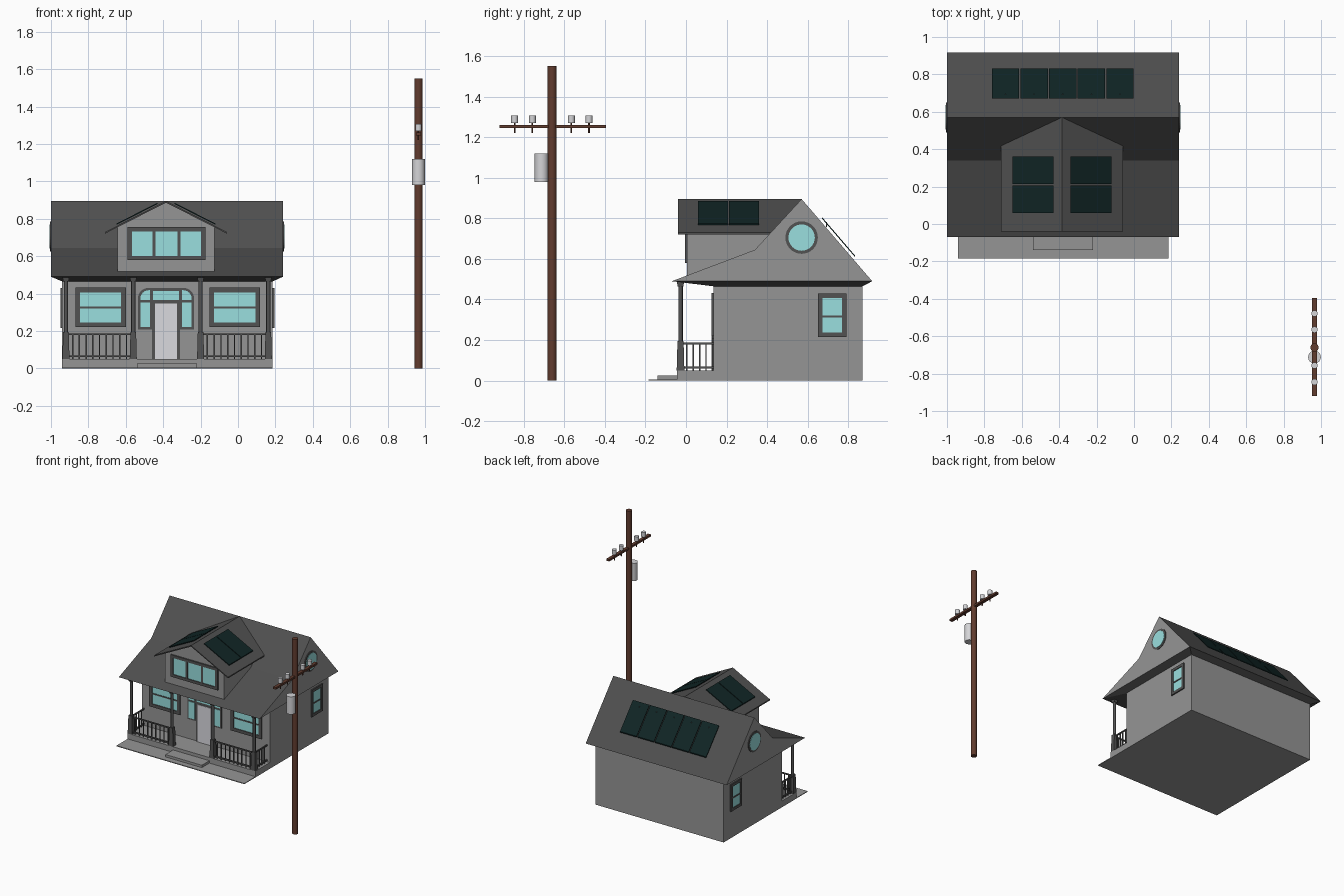
import bpy, bmesh, math
from mathutils import Vector

if "Cube" in bpy.data.objects:
    bpy.data.objects.remove(bpy.data.objects["Cube"])


def material(name, r, g, b):
    m = bpy.data.materials.new(name)
    m.use_nodes = True
    m.diffuse_color = (r, g, b, 1)
    bsdf = next(n for n in m.node_tree.nodes if n.type == "BSDF_PRINCIPLED")
    bsdf.inputs["Base Color"].default_value = (r, g, b, 1)
    bsdf.inputs["Roughness"].default_value = 0.8
    return m


WALL = material("wall grey", 0.30, 0.30, 0.30)
ROOF = material("roof dark grey", 0.08, 0.08, 0.08)
TRIM = material("trim charcoal", 0.085, 0.085, 0.085)
GLASS = material("window aqua", 0.32, 0.74, 0.74)
SOLAR = material("solar panel", 0.005, 0.018, 0.018)
WOOD = material("pole brown", 0.12, 0.045, 0.028)
METAL = material("light metal", 0.66, 0.66, 0.68)
DOOR = material("door pale grey", 0.70, 0.70, 0.74)


def loft(name, ring_a, ring_b, *mats):
    """Closed solid between two rings with the same number of points."""
    bm = bmesh.new()
    a = [bm.verts.new(p) for p in ring_a]
    b = [bm.verts.new(p) for p in ring_b]
    bm.faces.new(a)
    bm.faces.new(b)
    for i in range(len(a)):
        j = (i + 1) % len(a)
        bm.faces.new((a[i], a[j], b[j], b[i]))
    bmesh.ops.recalc_face_normals(bm, faces=bm.faces)
    me = bpy.data.meshes.new(name)
    bm.to_mesh(me)
    bm.free()
    ob = bpy.data.objects.new(name, me)
    bpy.context.collection.objects.link(ob)
    for m in mats:
        me.materials.append(m)
    return ob


def rect(x0, x1, y0, y1, z):
    return [(x0, y0, z), (x1, y0, z), (x1, y1, z), (x0, y1, z)]


def box(name, x0, x1, y0, y1, z0, z1, mat):
    return loft(name, rect(x0, x1, y0, y1, z0), rect(x0, x1, y0, y1, z1), mat)


def prism_y(name, outline, y0, y1, mat):
    return loft(name, [(x, y0, z) for x, z in outline], [(x, y1, z) for x, z in outline], mat)


def slab(name, corners, thick, mat):
    return loft(name, corners, [(x, y, z - thick) for x, y, z in corners], mat)


def cylinder(name, center, radius, z0, z1, mat, sides=20):
    def ring(z):
        return [(center[0] + radius * math.cos(math.tau * i / sides),
                 center[1] + radius * math.sin(math.tau * i / sides), z) for i in range(sides)]
    ob = loft(name, ring(z0), ring(z1), mat)
    for p in ob.data.polygons:
        p.use_smooth = abs(p.normal.z) < 0.5
    ob.data.set_sharp_from_angle(angle=math.radians(40))
    return ob


def window(name, wall, side, u0, u1, z0, z1, rails=(), mullions=(), w=0.022):
    """Framed window; side 0 faces -y, otherwise it faces side * x."""
    def part(label, a, b, c, d, depth, mat):
        if side:
            e = sorted((wall, wall + side * depth))
            box(name + label, e[0], e[1], a, b, c, d, mat)
        else:
            box(name + label, a, b, wall - depth, wall, c, d, mat)
    part("_glass", u0 + w / 2, u1 - w / 2, z0 + w / 2, z1 - w / 2, 0.004, GLASS)
    for u in (u0, u1 - w):
        part("_jamb", u, u + w, z0, z1, 0.01, TRIM)
    for z in (z0, z1 - w):
        part("_sill", u0 + w, u1 - w, z, z + w, 0.01, TRIM)
    for z in rails:
        part("_rail", u0 + w, u1 - w, z - 0.005, z + 0.005, 0.008, TRIM)
    for u in mullions:
        part("_mullion", u - 0.008, u + 0.008, z0 + w, z1 - w, 0.009, TRIM)


# House extents
L, R, FRONT, BACK = -0.94, 0.185, 0.135, 0.87
MID = (L + R) / 2
DOOR_X = -0.385
EAVE, RIDGE, RIDGE_Y = 0.49, 0.895, 0.57

# Ground slab, porch floor, step and walls
box("ground_slab", L, R, -0.185, BACK, 0, 0.006, WALL)
box("porch_floor", L, R, -0.045, FRONT, 0, 0.05, WALL)
box("front_step", -0.54, -0.22, -0.14, -0.045, 0, 0.025, WALL)
box("house_walls", L, R, FRONT, BACK, 0, 0.47, WALL)

# Main roof: slopes dark, gable ends in wall colour
profile = [(-0.07, EAVE), (0.34, 0.645), (RIDGE_Y, RIDGE), (0.918, EAVE)]
roof = loft("main_roof", [(-1.0, y, z) for y, z in profile],
            [(0.24, y, z) for y, z in profile], ROOF, WALL)
for face in roof.data.polygons:
    face.material_index = 1 if abs(face.normal.x) > 0.9 else 0
loft("soffit", rect(-1.0, 0.24, -0.07, 0.918, EAVE), rect(L, R, FRONT, BACK, 0.465), ROOF)

# Dormer
PITCH = 0.508


def dormer_z(offset):
    return RIDGE - PITCH * offset


prism_y("dormer_walls", [(DOOR_X - 0.26, 0.5), (DOOR_X + 0.26, 0.5),
                         (DOOR_X + 0.26, dormer_z(0.27)), (DOOR_X, dormer_z(0.01)),
                         (DOOR_X - 0.26, dormer_z(0.27))], 0.005, 0.5, WALL)
for s, side in ((-1, "right"), (1, "left")):
    edge = DOOR_X + s * 0.325
    slab("dormer_roof_" + side, [(DOOR_X, -0.04, RIDGE), (DOOR_X, RIDGE_Y, RIDGE),
                                 (edge, 0.42, dormer_z(0.325)), (edge, -0.04, dormer_z(0.325))],
         0.009, ROOF)
    # Dormer solar panels
    for y in (0.06, 0.213):
        xs = [(DOOR_X + s * d, dormer_z(d) + 0.014) for d in (0.045, 0.265)]
        slab("dormer_solar_" + side, [(xs[0][0], y, xs[0][1]), (xs[0][0], y + 0.147, xs[0][1]),
                                      (xs[1][0], y + 0.147, xs[1][1]), (xs[1][0], y, xs[1][1])],
             0.007, SOLAR)
window("dormer_window", 0.005, 0, -0.59, -0.175, 0.58, 0.755, mullions=(-0.45, -0.315))

# Solar panels on the back slope
slope = (RIDGE - EAVE) / (0.918 - RIDGE_Y)
for i in range(5):
    x0 = -0.76 + i * 0.153
    z0, z1 = (RIDGE - slope * (y - RIDGE_Y) + 0.028 for y in (0.67, 0.832))
    slab("back_solar_panel", [(x0, 0.67, z0), (x0 + 0.146, 0.67, z0),
                              (x0 + 0.146, 0.832, z1), (x0, 0.832, z1)], 0.008, SOLAR)
    for y, z in ((0.69, z0), (0.81, z1)):
        box("panel_foot", x0 + 0.07, x0 + 0.076, y, y + 0.006, z - 0.05, z - 0.025, TRIM)

# Front and side windows
window("front_window_right", FRONT, 0, -0.87, -0.6, 0.22, 0.432, rails=(0.325,), w=0.025)
window("front_window_left", FRONT, 0, -0.152, 0.118, 0.22, 0.432, rails=(0.325,), w=0.025)
for s, wall, gable in ((-1, L, -1.0), (1, R, 0.24)):
    window("side_window", wall, s, 0.65, 0.79, 0.215, 0.43, rails=(0.315,))
    # Round gable window
    for label, radius, depth, mat in (("frame", 0.08, 0.005, TRIM), ("glass", 0.065, 0.008, GLASS)):
        circle = [(RIDGE_Y + radius * math.cos(math.tau * i / 32),
                   0.705 + radius * math.sin(math.tau * i / 32)) for i in range(32)]
        loft("round_window_" + label, [(gable - s * 0.002, y, z) for y, z in circle],
             [(gable + s * depth, y, z) for y, z in circle], mat)


# Entrance with sidelights and rounded top corners
def corner(s, inner, outer, z0, z1, r):
    arc = [(DOOR_X + s * (outer - r + r * math.cos(math.pi / 2 * i / 6)),
            z1 - r + r * math.sin(math.pi / 2 * i / 6)) for i in range(7)]
    return [(DOOR_X + s * inner, z0), (DOOR_X + s * outer, z0)] + arc + [(DOOR_X + s * inner, z1)]


box("door_frame", DOOR_X - 0.076, DOOR_X + 0.076, FRONT - 0.006, FRONT, 0.05, 0.43, TRIM)
box("front_door", DOOR_X - 0.06, DOOR_X + 0.06, FRONT - 0.01, FRONT, 0.05, 0.347, DOOR)
box("transom_glass", DOOR_X - 0.07, DOOR_X + 0.07, FRONT - 0.009, FRONT, 0.367, 0.415, GLASS)
for s in (-1, 1):
    prism_y("sidelight_frame", corner(s, 0.07, 0.15, 0.208, 0.43, 0.055), FRONT - 0.006, FRONT, TRIM)
    prism_y("arched_light", corner(s, 0.085, 0.137, 0.367, 0.418, 0.044), FRONT - 0.009, FRONT, GLASS)
    xs = sorted((DOOR_X + s * 0.085, DOOR_X + s * 0.137))
    box("sidelight_glass", xs[0], xs[1], FRONT - 0.009, FRONT, 0.22, 0.352, GLASS)

# Porch columns
POST_Y = -0.027
columns = [-0.92, -0.56, -0.2, 0.162]
for x in columns:
    def square(h, z):
        return rect(x - h, x + h, POST_Y - h, POST_Y + h, z)
    loft("column_pedestal", square(0.019, 0.05), square(0.015, 0.195), TRIM)
    cylinder("column_shaft", (x, POST_Y), 0.011, 0.195, 0.475, TRIM, 12)
    loft("column_cap", square(0.014, 0.465), square(0.018, 0.486), TRIM)


# Porch railings along a straight run
def railing(start, end, count):
    a, b = Vector(start), Vector(end)
    lo = [min(p, q) - 0.005 for p, q in zip(a, b)]
    hi = [max(p, q) + 0.005 for p, q in zip(a, b)]
    for z in (0.06, 0.178):
        box("porch_rail", lo[0], hi[0], lo[1], hi[1], z, z + 0.009, TRIM)
    for i in range(1, count):
        p = a.lerp(b, i / count)
        box("baluster", p.x - 0.0035, p.x + 0.0035, p.y - 0.0035, p.y + 0.0035, 0.05, 0.18, TRIM)


railing((columns[0], POST_Y), (columns[1], POST_Y), 10)
railing((columns[2], POST_Y), (columns[3], POST_Y), 10)
for x in (columns[0], columns[3]):
    railing((x, POST_Y), (x, FRONT - 0.005), 5)

# Utility pole with crossarm, insulators and transformer
PX, PY = 0.965, -0.66
cylinder("utility_pole", (PX, PY), 0.022, 0, 1.55, WOOD)
box("crossarm", PX - 0.013, PX + 0.013, -0.92, -0.395, 1.245, 1.26, WOOD)
for y in (-0.845, -0.757, -0.565, -0.478):
    cylinder("insulator_pin", (PX, y), 0.004, 1.22, 1.27, WOOD, 8)
    cylinder("insulator", (PX, y), 0.017, 1.27, 1.307, METAL, 16)
cylinder("transformer", (PX, -0.712), 0.034, 0.98, 1.12, METAL, 24)
